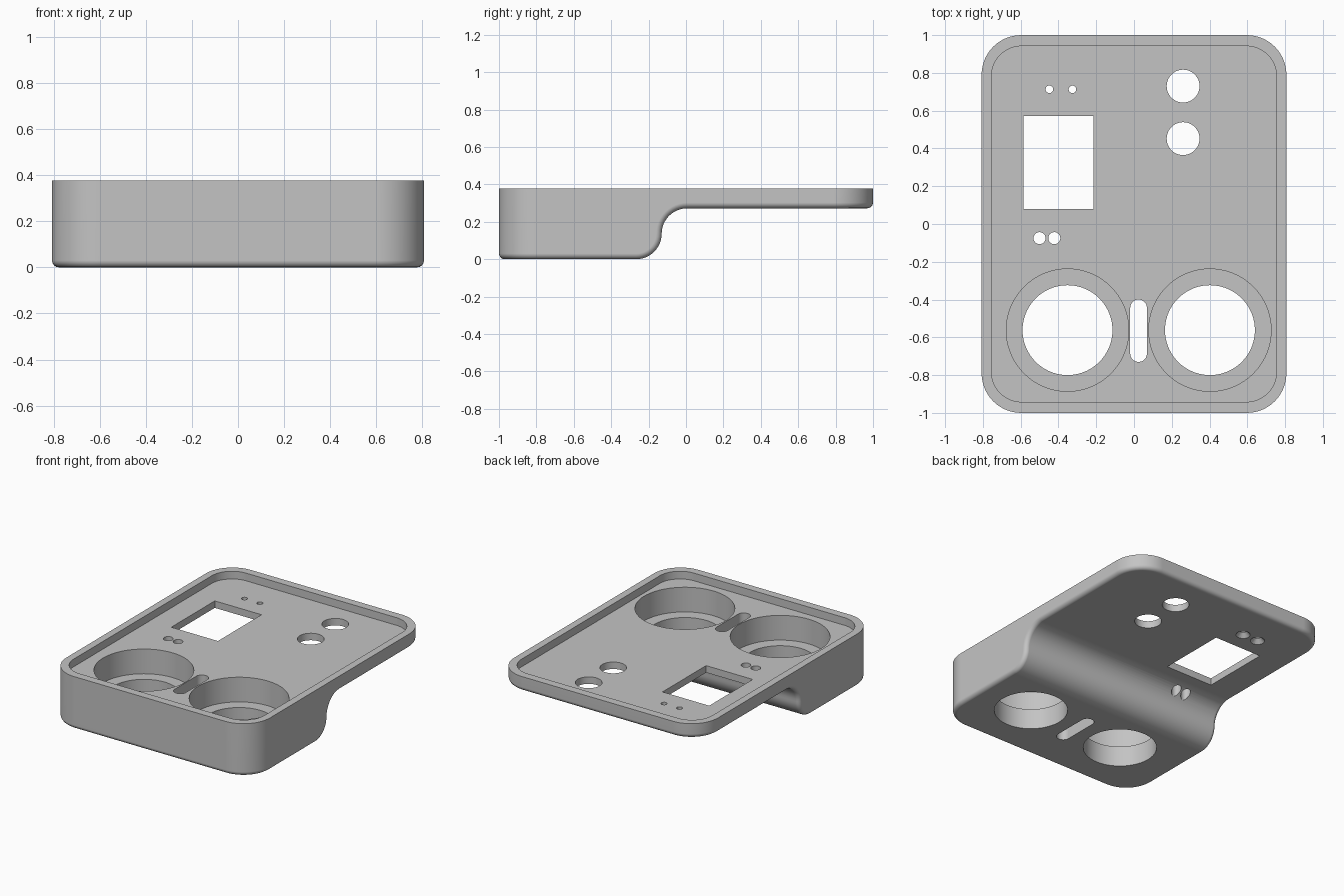
import bpy, bmesh, math

if "Cube" in bpy.data.objects:
    bpy.data.objects.remove(bpy.data.objects["Cube"])

grey = bpy.data.materials.new("plain grey")
grey.diffuse_color = (0.55, 0.55, 0.55, 1)
grey.use_nodes = True
grey.node_tree.nodes["Principled BSDF"].inputs["Base Color"].default_value = grey.diffuse_color

HX, TOP, PLATE, FLOOR, LEDGE = 0.807, 0.377, 0.272, 0.322, 0.145


def make_object(name, bm):
    bmesh.ops.recalc_face_normals(bm, faces=bm.faces)
    mesh = bpy.data.meshes.new(name)
    bm.to_mesh(mesh)
    bm.free()
    obj = bpy.data.objects.new(name, mesh)
    bpy.context.collection.objects.link(obj)
    return obj


def extrude(bm, points, vec):
    face = bm.faces.new([bm.verts.new(p) for p in points])
    new = bmesh.ops.extrude_face_region(bm, geom=[face])["geom"]
    bmesh.ops.translate(bm, vec=vec, verts=[v for v in new if isinstance(v, bmesh.types.BMVert)])


def rounded_rect(cx, cy, hx, hy, r, n=12):
    pts = []
    for i, (sx, sy) in enumerate(((1, 1), (-1, 1), (-1, -1), (1, -1))):
        for k in range(n + 1):
            a = math.pi / 2 * (i + k / n)
            pts.append((cx + sx * (hx - r) + r * math.cos(a), cy + sy * (hy - r) + r * math.sin(a)))
    return pts


def circle(cx, cy, r, n=48):
    return [(cx + r * math.cos(2 * math.pi * k / n), cy + r * math.sin(2 * math.pi * k / n)) for k in range(n)]


# Stepped side profile swept across the width
r, n = PLATE / 2, 12
profile = [(-1, TOP), (-1, 0)]
for k in range(n + 1):
    a = -math.pi / 2 + math.pi / 2 * k / n
    profile.append((-0.13 - r + r * math.cos(a), r + r * math.sin(a)))
for k in range(1, n + 1):
    a = math.pi - math.pi / 2 * k / n
    profile.append((-0.13 + r + r * math.cos(a), r + r * math.sin(a)))
profile += [(1, PLATE), (1, TOP)]
bm = bmesh.new()
extrude(bm, [(-HX, y, z) for y, z in profile], (2 * HX, 0, 0))
bmesh.ops.recalc_face_normals(bm, faces=bm.faces)

# Round the four upright corners
upright = [e for e in bm.edges if abs(abs(e.verts[0].co.y) - 1) < 1e-4
           and (e.verts[0].co - e.verts[1].co).xy.length < 1e-4]
bmesh.ops.bevel(bm, geom=upright, offset=0.21, offset_type='OFFSET', segments=14,
                profile=0.5, affect='EDGES', clamp_overlap=False)

# Soften the whole underside rim
bm.normal_update()


def is_wall(face):
    if abs(face.normal.z) > 0.01:
        return False
    c = face.calc_center_median()
    return max(v.co.z for v in face.verts) > TOP - 1e-4 and (abs(c.x) > 0.5 or abs(c.y) > 0.7)


rim = [e for e in bm.edges if len(e.link_faces) == 2
       and is_wall(e.link_faces[0]) != is_wall(e.link_faces[1])
       and min(v.co.z for v in e.verts) < TOP - 1e-3]
bmesh.ops.bevel(bm, geom=rim, offset=0.03, offset_type='OFFSET', segments=4,
                profile=0.5, affect='EDGES', clamp_overlap=False)
body = make_object("holder_body", bm)
body.data.materials.append(grey)
bpy.context.view_layer.objects.active = body
body.select_set(True)


def cut(outline, z0, z1):
    bm = bmesh.new()
    extrude(bm, [(x, y, z0) for x, y in outline], (0, 0, z1 - z0))
    apply_cut(make_object("cutter", bm))


def apply_cut(cutter):
    cutter.hide_render = True
    cutter.data.materials.append(grey)
    mod = body.modifiers.new("cut", 'BOOLEAN')
    mod.operation, mod.solver, mod.object = 'DIFFERENCE', 'EXACT', cutter
    bpy.ops.object.modifier_apply(modifier=mod.name)
    bpy.data.objects.remove(cutter)


# Shallow tray in the top
cut(rounded_rect(0, 0, 0.755, 0.942, 0.16), FLOOR, 0.6)

# Two large stepped wells with a slot between them
for x in (-0.352, 0.402):
    cut(circle(x, -0.562, 0.324, 72), LEDGE, 0.6)
    cut(circle(x, -0.562, 0.238, 72), -0.2, 0.6)
cut(rounded_rect(0.024, -0.565, 0.044, 0.165, 0.0435), -0.2, 0.6)

# Rectangular window
cut([(-0.585, 0.08), (-0.215, 0.08), (-0.215, 0.573), (-0.585, 0.573)], -0.2, 0.6)

# Round button holes and the small pair by the step
for y in (0.73, 0.452):
    cut(circle(0.26, y, 0.087), -0.2, 0.6)
for x in (-0.5, -0.422):
    cut(circle(x, -0.075, 0.032, 24), -0.2, 0.6)

# Tiny holes countersunk from below
for x in (-0.448, -0.326):
    cut(circle(x, 0.713, 0.02, 24), -0.2, 0.6)
    bm = bmesh.new()
    cone = bmesh.ops.create_cone(bm, cap_ends=True, segments=24, radius1=0.056, radius2=0.019, depth=0.04)
    bmesh.ops.translate(bm, vec=(x, 0.713, PLATE + 0.01), verts=cone["verts"])
    apply_cut(make_object("cutter", bm))

bpy.ops.object.shade_smooth_by_angle(angle=math.radians(30))
weighted = body.modifiers.new("weighted_normals", 'WEIGHTED_NORMAL')
weighted.keep_sharp = True
